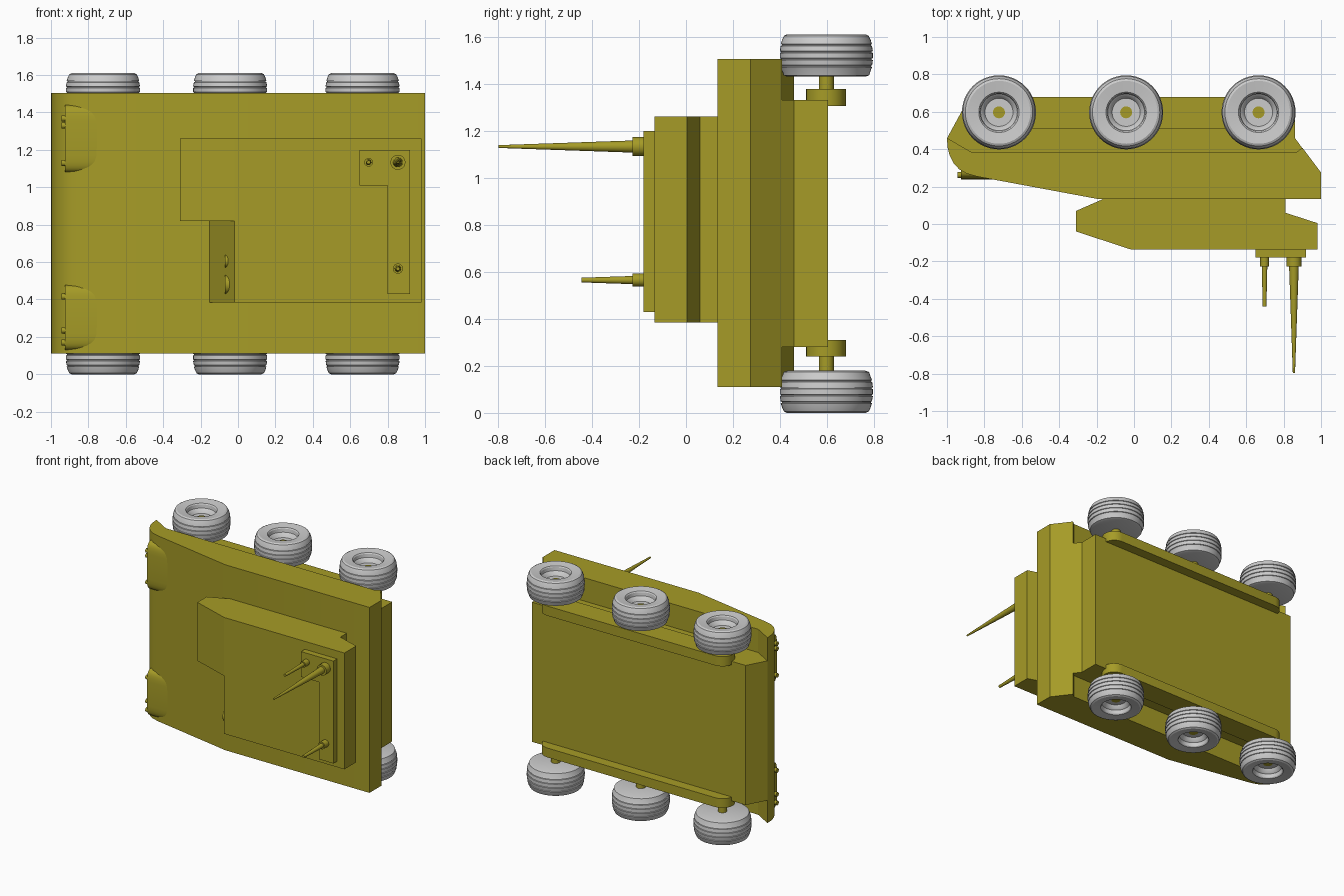
import bpy, bmesh, math
from mathutils import Matrix, Vector

if "Cube" in bpy.data.objects:
    bpy.data.objects.remove(bpy.data.objects["Cube"])

olive = bpy.data.materials.new("olive_paint")
olive.diffuse_color = (0.38, 0.33, 0.02, 1)
olive.use_nodes = True
olive.node_tree.nodes["Principled BSDF"].inputs["Base Color"].default_value = olive.diffuse_color


def finish(name, bm, mat=olive, smooth=None):
    bmesh.ops.recalc_face_normals(bm, faces=bm.faces[:])
    me = bpy.data.meshes.new(name)
    bm.to_mesh(me)
    bm.free()
    ob = bpy.data.objects.new(name, me)
    bpy.context.collection.objects.link(ob)
    if mat:
        me.materials.append(mat)
    if smooth:
        bpy.ops.object.select_all(action='DESELECT')
        ob.select_set(True)
        bpy.context.view_layer.objects.active = ob
        bpy.ops.object.shade_smooth_by_angle(angle=math.radians(smooth))
    return ob


def prism(name, pts, direction, smooth=None):
    """Extrude a closed outline of 3D points along a direction."""
    bm = bmesh.new()
    face = bm.faces.new([bm.verts.new(p) for p in pts])
    ext = bmesh.ops.extrude_face_region(bm, geom=[face])
    bmesh.ops.translate(bm, vec=direction,
                        verts=[g for g in ext['geom'] if isinstance(g, bmesh.types.BMVert)])
    return finish(name, bm, smooth=smooth)


def side_prism(name, pts, z0, z1, smooth=None):
    return prism(name, [(x, y, z0) for x, y in pts], (0, 0, z1 - z0), smooth)


def lathe(name, profile, origin, axis, mat=olive, steps=24, smooth=30):
    """Revolve (radius, height) points around an axis through origin."""
    bm = bmesh.new()
    vs = [bm.verts.new((r, 0, h)) for r, h in profile]
    es = [bm.edges.new(p) for p in zip(vs, vs[1:])]
    bmesh.ops.spin(bm, geom=vs + es, cent=(0, 0, 0), axis=(0, 0, 1),
                   angle=2 * math.pi, steps=steps)
    bmesh.ops.remove_doubles(bm, verts=bm.verts[:], dist=1e-5)
    rot = Vector((0, 0, 1)).rotation_difference(Vector(axis)).to_matrix().to_4x4()
    bm.transform(Matrix.Translation(origin) @ rot)
    return finish(name, bm, mat, smooth)


def rod(name, origin, axis, r, length, r2=None):
    r2 = r if r2 is None else r2
    return lathe(name, [(0, 0), (r, 0), (r2, length), (0, length)], origin, axis)


# Wide upper hull with a rounded nose
nose = [(-1, 0.46), (-0.997, 0.41), (-0.985, 0.365), (-0.965, 0.325),
        (-0.935, 0.293), (-0.895, 0.27), (-0.84, 0.254), (-0.78, 0.243)]
side_prism("upper_hull", nose + [(-0.2, 0.135), (1, 0.135), (1, 0.275), (0.9, 0.408),
           (0.87, 0.385), (-0.87, 0.385)], 0.11, 1.505, smooth=25)

# Narrow lower hull
side_prism("lower_hull", [(-0.999, 0.46), (-0.92, 0.605), (0.86, 0.605), (0.86, 0.46),
           (0.9, 0.406), (0.86, 0.36), (-0.87, 0.36)], 0.28, 1.33)

# Round-ended suspension beams
WY = 0.597
for label, z0, z1 in (("left", 0.24, 0.31), ("right", 1.305, 1.378)):
    pts = []
    for cx, start in ((0.68, -90), (-0.72, 90)):
        for i in range(13):
            a = math.radians(start + 15 * i)
            pts.append((cx + 0.085 * math.cos(a), WY - 0.002 + 0.085 * math.sin(a)))
    side_prism("suspension_beam_" + label, pts, z0, z1, smooth=30)

# Wheels: grooved tyre, dished hub, axle showing in the middle
tyre = [(0, 0), (0.165, 0), (0.182, 0.006), (0.19, 0.03)]
for w, r in ((0.045, 0.195), (0.075, 0.198), (0.105, 0.198), (0.135, 0.194)):
    tyre += [(r, w - 0.004), (r - 0.005, w - 0.002), (r - 0.005, w + 0.002), (r, w + 0.004)]
tyre += [(0.188, 0.158), (0.18, 0.174), (0.168, 0.18), (0.108, 0.172), (0.102, 0.165),
         (0.098, 0.14), (0.09, 0.135), (0.075, 0.11), (0, 0.11)]
for i, x in enumerate((-0.722, -0.042, 0.666)):
    for label, z, d in (("left", 0.18, -1), ("right", 1.43, 1)):
        lathe(f"wheel_{label}_{i + 1}", tyre, (x, WY, z), (0, 0.00001, d), None, 48)
        rod(f"axle_{label}_{i + 1}", (x, WY, z - d * 0.1), (0, 0.00001, d), 0.032, 0.215)

# Superstructure: long right half, short left half with a steep front
rear = [(0.81, 0.14), (0.81, 0.06), (0.98, 0.005), (0.98, -0.135), (-0.02, -0.135)]
side_prism("superstructure_long", rear + [(-0.31, -0.04), (-0.31, 0.07), (-0.15, 0.14)],
           0.82, 1.26)
side_prism("superstructure_short", rear + [(-0.155, 0.14)], 0.385, 0.82)

# Sensor tubes set into the steep front
rod("sensor_large", (-0.07, -0.035, 0.48), (1, 0, 0), 0.05, 0.08)
rod("sensor_small", (-0.07, -0.035, 0.605), (1, 0, 0), 0.034, 0.08)

# L-shaped rear deck plate
plate = [(0.80, 0.43), (0.92, 0.43), (0.92, 1.2), (0.65, 1.2), (0.65, 1.01), (0.80, 1.01)]
prism("deck_plate", [(x, -0.13, z) for x, z in plate], (0, -0.05, 0))

# Antennas
for i, (x, z, r, tip) in enumerate(((0.855, 1.133, 0.04, -0.797),
                                    (0.698, 1.133, 0.023, -0.44),
                                    (0.855, 0.565, 0.027, -0.445))):
    rod(f"antenna_base_{i + 1}", (x, -0.178, z), (0, -1, 0), r, 0.05)
    rod(f"antenna_{i + 1}", (x, -0.22, z), (0, -1, 0), r * 0.65, -0.22 - tip,
        0.006 if i == 0 else 0.01)

# Rounded headlight housings on the nose, with lamps
for n, (z0, z1, lamps) in enumerate(((0.13, 0.477, (0.415, 0.235, 0.17)),
                                     (1.08, 1.44, (1.368, 1.33, 1.13)))):
    mid, half = (z0 + z1) / 2, (z1 - z0) / 2
    arc = []
    for i in range(17):
        a = math.pi * i / 16
        c, s = math.cos(a), math.sin(a)
        arc.append((-0.925, 0.295 - 0.057 * s ** 0.6,
                    mid + half * math.copysign(abs(c) ** 0.4, c)))
    prism(f"headlight_housing_{n + 1}", arc, (0.17, 0, 0), smooth=40)
    for k, z in enumerate(lamps):
        rod(f"headlight_{n + 1}_{k + 1}", (-0.9, 0.262, z), (-1, 0, 0), 0.016, 0.045)
